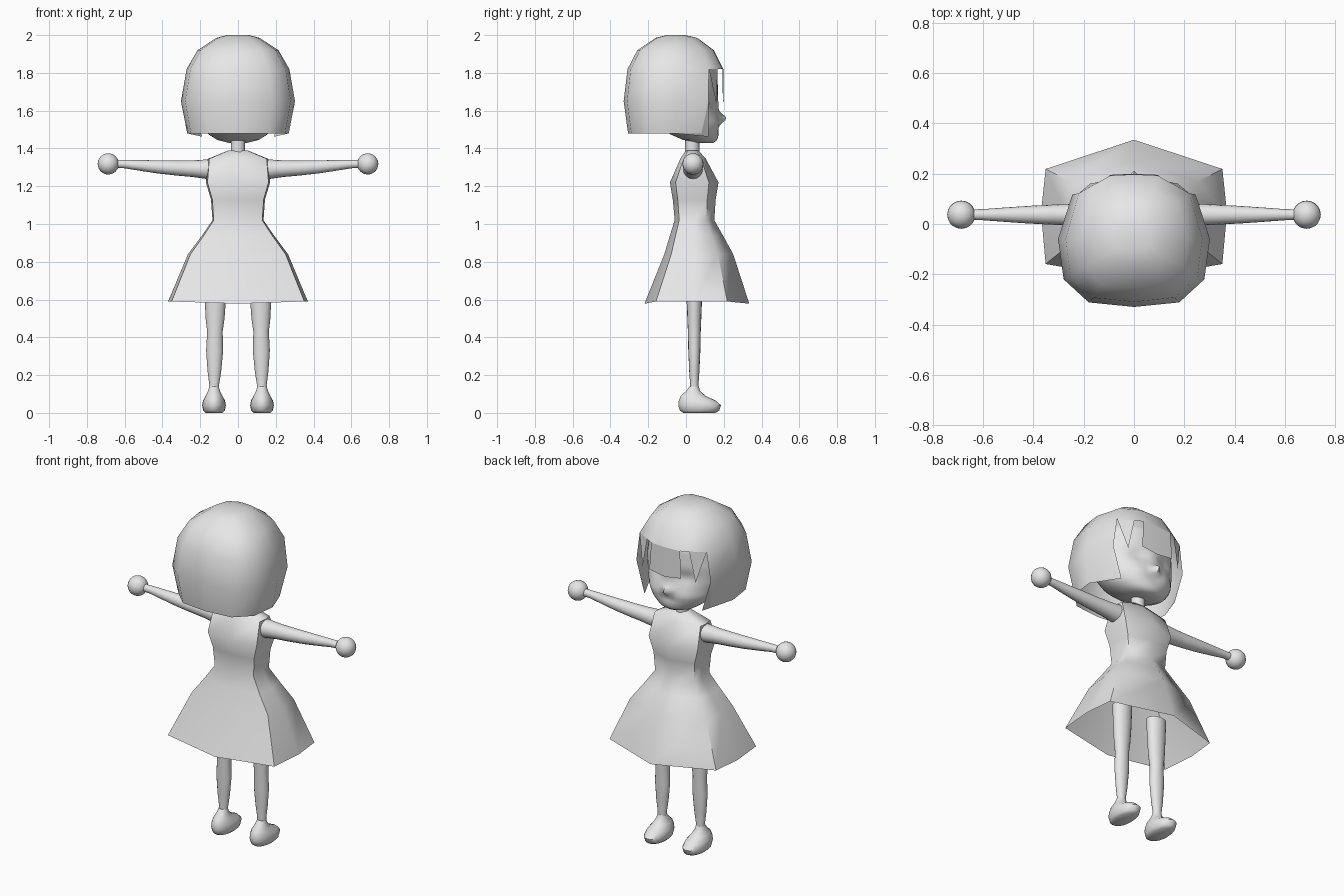
import bpy, bmesh, math
from mathutils import Vector

if "Cube" in bpy.data.objects:
    bpy.data.objects.remove(bpy.data.objects["Cube"])

grey = bpy.data.materials.new("plain grey")
grey.diffuse_color = (0.8, 0.8, 0.8, 1)
grey.use_nodes = True
grey.node_tree.nodes["Principled BSDF"].inputs["Base Color"].default_value = grey.diffuse_color


def make(name, verts, faces, angle=50):
    me = bpy.data.meshes.new(name)
    me.from_pydata(verts, [], faces)
    me.materials.append(grey)
    ob = bpy.data.objects.new(name, me)
    bpy.context.collection.objects.link(ob)
    bpy.context.view_layer.objects.active = ob
    ob.select_set(True)
    bpy.ops.object.shade_smooth_by_angle(angle=math.radians(angle))
    ob.select_set(False)
    return ob


def loft(name, rings, caps=(True, True), angle=50, skip=None):
    """Join equal closed rings (counter-clockwise, low to high) into a skin."""
    n = len(rings[0])
    verts = [p for r in rings for p in r]
    faces = []
    for i in range(len(rings) - 1):
        for j in range(n):
            if skip and skip(i, j):
                continue
            k = (j + 1) % n
            faces.append((i*n + j, i*n + k, (i+1)*n + k, (i+1)*n + j))
    if caps[0]:
        faces.append(tuple(reversed(range(n))))
    if caps[1]:
        faces.append(tuple((len(rings)-1)*n + j for j in range(n)))
    return make(name, verts, faces, angle)


def ellipse(cx, cy, z, rx, ry, n=16):
    return [(cx + rx*math.cos(2*math.pi*j/n), cy + ry*math.sin(2*math.pi*j/n), z) for j in range(n)]


def around(half):
    """Mirror right-side points (back to front, ends on x = 0) into a full ring."""
    return half + [(-x, y, z) for x, y, z in reversed(half[1:-1])]


def interp(table, t):
    """Smooth sampling of a table whose first column is the parameter."""
    for a, b in zip(table, table[1:]):
        if t <= b[0]:
            u = (t - a[0]) / (b[0] - a[0])
            return [p + (q - p)*u for p, q in zip(a, b)]
    return table[-1]


# dress: z, half width, back y, front y
dress = [(.59, .37, -.22, .335), (.84, .265, -.115, .25), (.94, .19, -.085, .195),
         (1.02, .135, -.06, .15), (1.13, .143, -.07, .157), (1.22, .17, -.085, .172),
         (1.345, .16, -.03, .105), (1.39, .05, 0, .065)]
rings = []
for i, (z, w, b, f) in enumerate(dress):
    c = .045
    drop = .012 if i == 0 else 0
    rings.append(around([(0, b, z - drop), (.95*w, c + .77*(b - c), z), (w, c, z),
                         (.95*w, c + .6*(f - c), z), (0, f, z - drop)]))
loft("dress", rings, caps=(False, True), angle=60)

# neck
loft("neck", [ellipse(0, .033, z, .038, .038) for z in (1.36, 1.52)])

# head: z, half width, centre y, half depth
head = [(1.43, .05, .105, .04), (1.445, .11, .075, .09), (1.48, .165, .04, .135),
        (1.53, .205, .01, .165), (1.6, .228, -.015, .188), (1.7, .238, -.03, .2),
        (1.8, .222, -.03, .195), (1.88, .17, -.035, .16), (1.94, .09, -.04, .09)]
rings = []
for k in range(35):
    z, rx, cy, ry = interp(head, 1.43 + .51*k/34)
    ring = []
    for x, y, _ in ellipse(0, cy, z, rx, ry, 40):
        if y > cy:  # nose, cheeks, eye hollows
            y += .04*math.exp(-(x/.022)**2 - ((z - 1.56)/.025)**2)
            y += .012*math.exp(-((abs(x) - .1)/.06)**2 - ((z - 1.53)/.04)**2)
            y -= .022*math.exp(-((abs(x) - .09)/.05)**2 - ((z - 1.64)/.04)**2)
            y -= .008*math.exp(-(x/.04)**2 - ((z - 1.5)/.012)**2)
        ring.append((x, y, z))
    rings.append(ring)
loft("head", rings)

# hair cap: outline scaled per level (z, width, back, front), open at the face
outline = [(0, -.33), (.18, -.312), (.28, -.22), (.302, -.06), (.245, .13), (.105, .205), (0, .21)]
levels = [(1.48, .89, .92, .72), (1.65, 1, 1, .93), (1.82, .9, .93, .95),
          (1.92, .71, .75, .75), (1.985, .38, .42, .4), (2.0, .2, .22, .15)]
rings = []
for z, sx, sb, sf in levels:
    rings.append(around([(x*sx, -.04 + (y + .04)*(sb if y < -.04 else sf), z) for x, y in outline]))
loft("hair_cap", rings, caps=(False, True), angle=60,
     skip=lambda i, j: i < 2 and 4 <= j <= 7)

# fringe plate hanging over the forehead
top = rings[2]
make("fringe", [top[5], top[6], top[7], (-.105, .195, 1.66), (0, .2, 1.645), (.105, .195, 1.66)],
     [(0, 1, 4, 5), (1, 2, 3, 4)])

# pointed locks beside the fringe, and tips of the side hair
for s, side in ((1, "right"), (-1, "left")):
    a, b = Vector(top[5]), Vector(top[4])
    pts = [a.lerp(b, .35), b, (.175, .16, 1.64)]
    make(side + "_lock", [(s*p[0], p[1], p[2]) for p in pts], [(0, 1, 2)])
    e = rings[0]
    pts = [e[3], e[4], rings[1][4], (.19, .12, 1.462)]
    make(side + "_hair_tip", [(s*p[0], p[1], p[2]) for p in pts], [(0, 3, 1), (1, 3, 2)])

# limbs, one per side
leg = [(.1, .027, .024), (.15, .026, .022), (.22, .036, .027), (.33, .045, .032),
       (.43, .041, .034), (.5, .05, .037), (.6, .056, .041), (.72, .06, .045)]
arm = [(.13, 1.29, .054), (.17, 1.29, .051), (.24, 1.293, .044), (.32, 1.296, .04),
       (.42, 1.302, .035), (.52, 1.31, .028), (.6, 1.317, .022), (.66, 1.318, .021)]
shoe = [(0, .045, .07, .085), (.012, .057, .072, .104), (.04, .063, .072, .113),
        (.065, .058, .06, .098), (.09, .045, .038, .066), (.115, .032, .038, .038),
        (.14, .025, .043, .024)]
for s, side in ((1, "right"), (-1, "left")):
    loft(side + "_leg", [ellipse(s*(.128 - .008*min(1, z/.6)), .044, z, rx, ry) for z, rx, ry in leg])
    loft(side + "_shoe", [ellipse(s*.127, cy, z, rx, ry, 20) for z, rx, cy, ry in shoe])
    loft(side + "_arm", [[(s*x, .037 + s*r*math.cos(math.pi*j/8), z + r*math.sin(math.pi*j/8))
                          for j in range(16)] for x, z, r in arm])
    # round hand
    bm = bmesh.new()
    bmesh.ops.create_uvsphere(bm, u_segments=20, v_segments=12, radius=.056)
    hand = make(side + "_hand", [], [])
    bm.to_mesh(hand.data)
    bm.free()
    hand.data.shade_smooth()
    hand.location = (s*.687, .037, 1.318)
